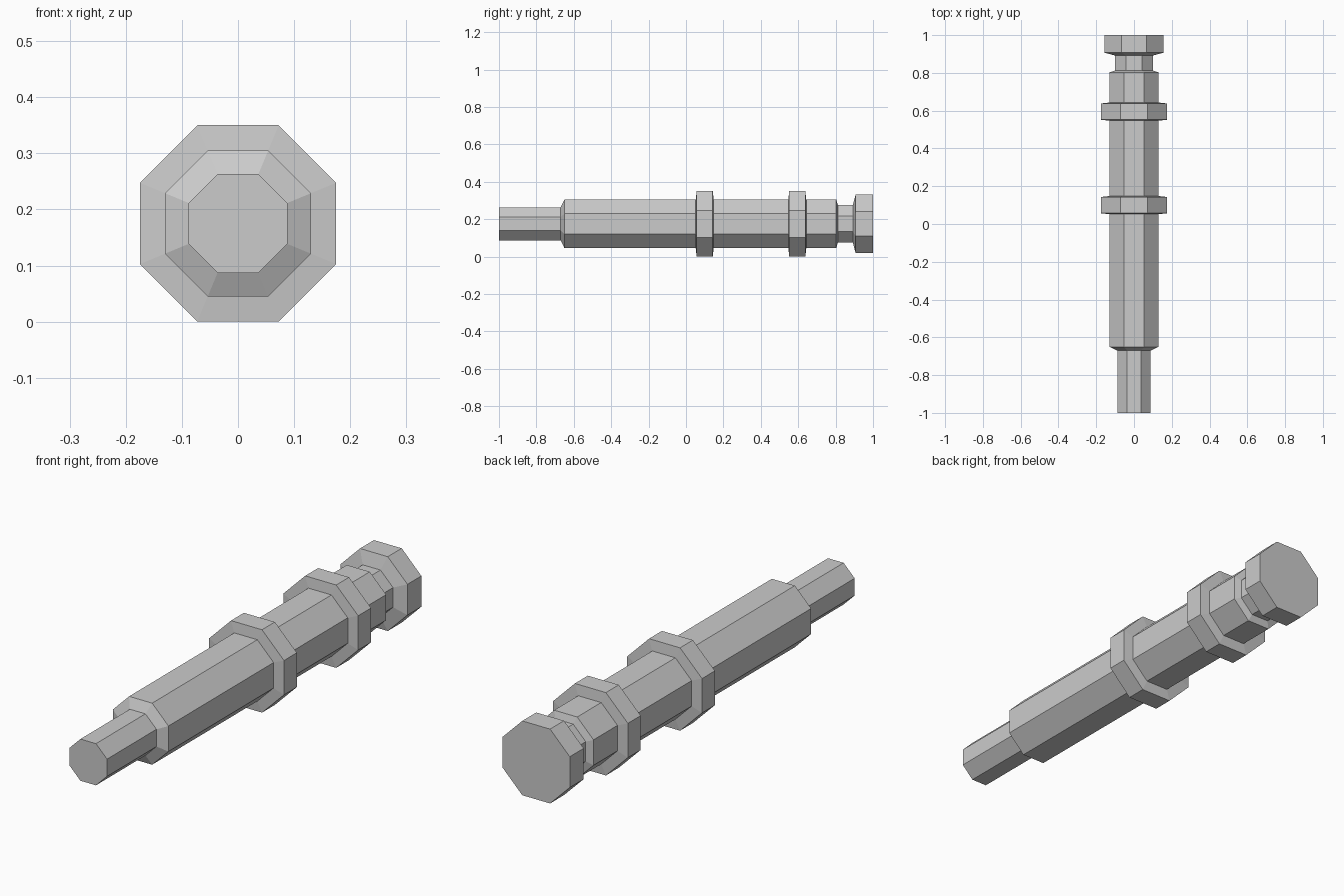
import bpy, bmesh, math

if "Cube" in bpy.data.objects:
    bpy.data.objects.remove(bpy.data.objects["Cube"])

SIDES = 8
AXIS_Z = 0.175

# Profile along the shaft: (y position, flat-to-centre radius)
tip = [(-1.0, 0.088), (-0.67, 0.088)]
body_start = [(-0.65, 0.13)]
body_end = [(0.803, 0.13)]
neck = [(0.812, 0.10), (0.892, 0.10)]
end_cap = [(0.907, 0.157), (1.0, 0.157)]


def collar(y):
    """Raised ring with slightly sloped shoulders, centred at y."""
    return [(y - 0.048, 0.13), (y - 0.043, 0.175), (y + 0.043, 0.175), (y + 0.048, 0.13)]


def lathe(name, profile):
    bm = bmesh.new()
    k = 1 / math.cos(math.pi / SIDES)
    rings = []
    for y, r in profile:
        angles = [(i + 0.5) * 2 * math.pi / SIDES for i in range(SIDES)]
        rings.append([bm.verts.new((r * k * math.cos(a), y, AXIS_Z + r * k * math.sin(a)))
                      for a in angles])
    for a, b in zip(rings, rings[1:]):
        for i in range(SIDES):
            j = (i + 1) % SIDES
            bm.faces.new((a[i], a[j], b[j], b[i]))
    bm.faces.new(rings[0])
    bm.faces.new(rings[-1])
    bmesh.ops.recalc_face_normals(bm, faces=bm.faces)
    mesh = bpy.data.meshes.new(name)
    bm.to_mesh(mesh)
    bm.free()
    obj = bpy.data.objects.new(name, mesh)
    bpy.context.collection.objects.link(obj)
    return obj


# Octagonal stepped shaft with two collars, neck and end cap
lathe("stepped_shaft", tip + body_start + collar(0.1) + collar(0.595)
      + body_end + neck + end_cap)
